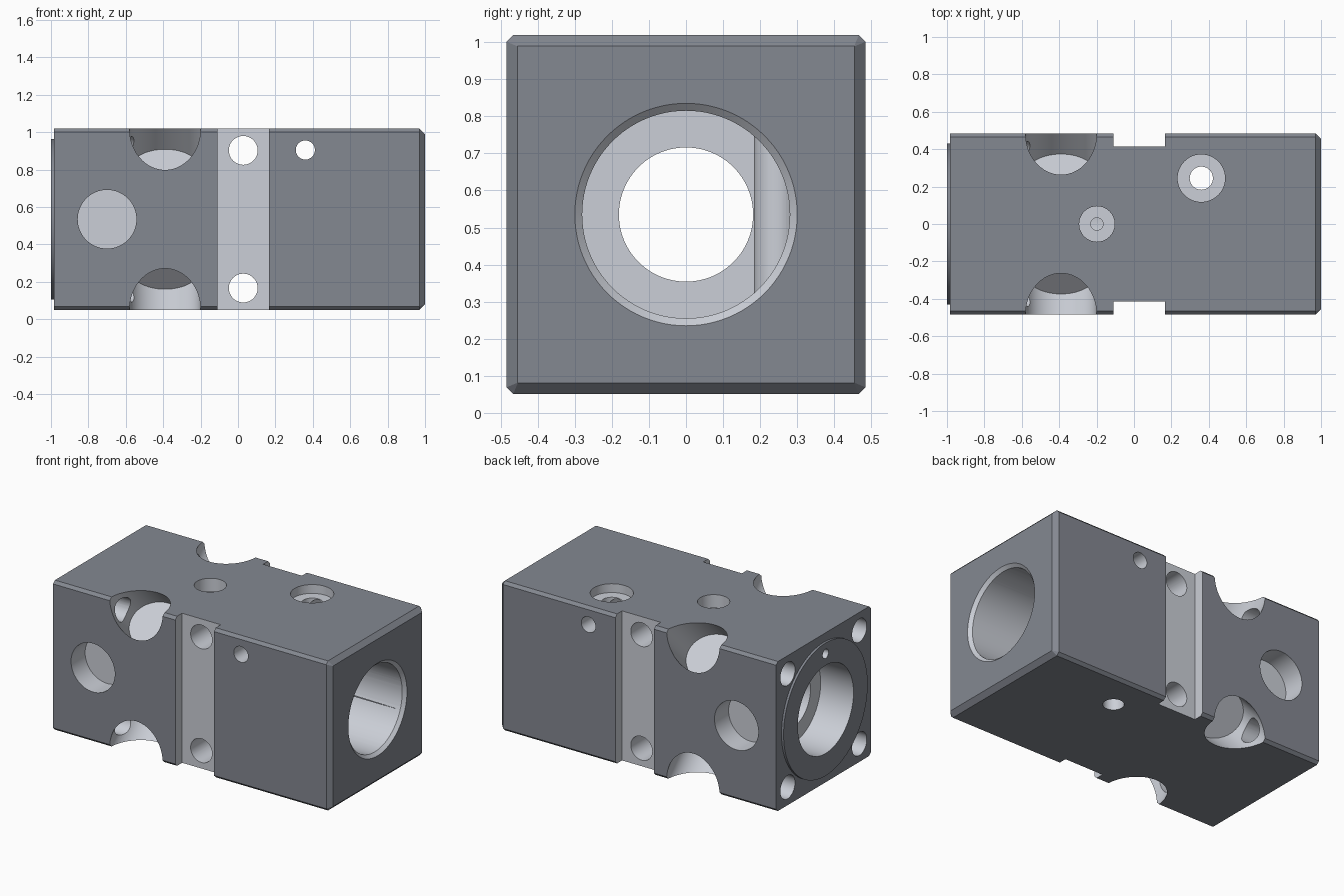
import bpy, bmesh, math
from mathutils import Vector, Matrix

if "Cube" in bpy.data.objects:
    bpy.data.objects.remove(bpy.data.objects["Cube"])

HALF, ZC = 0.484, 0.535      # half section and bore axis height


def material(name, color):
    mat = bpy.data.materials.new(name)
    mat.diffuse_color = (*color, 1)
    mat.use_nodes = True
    mat.node_tree.nodes["Principled BSDF"].inputs["Base Color"].default_value = mat.diffuse_color
    return mat


DARK = material("dark_coating", (0.23, 0.246, 0.283))
BARE = material("machined_metal", (0.60, 0.625, 0.68))


def make_object(name, bm, mat=BARE):
    bm.normal_update()
    bmesh.ops.recalc_face_normals(bm, faces=bm.faces[:])
    mesh = bpy.data.meshes.new(name)
    bm.to_mesh(mesh)
    bm.free()
    mesh.materials.append(mat)
    obj = bpy.data.objects.new(name, mesh)
    bpy.context.collection.objects.link(obj)
    return obj


def box_mesh(lo, hi):
    bm = bmesh.new()
    bmesh.ops.create_cube(bm, size=1)
    lo, hi = Vector(lo), Vector(hi)
    for v in bm.verts:
        v.co = (lo + hi) / 2 + v.co * (hi - lo)
    return bm


def rod(name, start, end, r1, r2=None, segments=64, flatten=1.0, mat=BARE):
    """Cylinder or cone between two points; flatten squeezes it across x."""
    start, end = Vector(start), Vector(end)
    axis = end - start
    bm = bmesh.new()
    bmesh.ops.create_cone(bm, cap_ends=True, segments=segments, radius1=r1,
                          radius2=r1 if r2 is None else r2, depth=axis.length)
    z = axis.normalized()
    x = Vector((1, 0, 0)) if abs(z.x) < 0.5 else Vector((0, 1, 0))
    y = z.cross(x)
    rot = Matrix((x, y * flatten, z)).transposed().to_4x4()
    bm.transform(Matrix.Translation((start + end) / 2) @ rot)
    return make_object(name, bm, mat)


def boolean(target, tool, operation='DIFFERENCE'):
    """Apply a tool; cut faces take the tool's material."""
    tool.hide_render = True
    mod = target.modifiers.new(tool.name, 'BOOLEAN')
    mod.operation, mod.solver, mod.object = operation, 'EXACT', tool
    mod.material_mode = 'TRANSFER'
    bpy.context.view_layer.objects.active = target
    bpy.ops.object.modifier_apply(modifier=mod.name)
    bpy.data.objects.remove(tool)


# Block with chamfered long edges and right end
bm = box_mesh((-0.985, -HALF, ZC - HALF), (1, HALF, ZC + HALF))
long_edges = [e for e in bm.edges if abs(e.verts[0].co.x - e.verts[1].co.x) > 1]
bmesh.ops.bevel(bm, geom=long_edges, offset=0.018, segments=1, affect='EDGES')
end_edges = [e for e in bm.edges if all(v.co.x > 0.99 for v in e.verts)]
bmesh.ops.bevel(bm, geom=end_edges, offset=0.029, segments=1, affect='EDGES')
housing = make_object("housing_block", bm, DARK)

# Round locating boss on the left end
boolean(housing, rod("locating_boss", (-1, 0, ZC), (-0.9, 0, ZC), 0.43,
                     segments=96, mat=DARK), 'UNION')

# Stepped main bore: left seat, narrow throat, long right bore with chamfer
for name, x0, x1, r1, r2 in (("left_seat", -1.1, -0.765, 0.285, 0.285),
                             ("throat", -0.85, -0.3, 0.181, 0.181),
                             ("right_bore", -0.45, 1.1, 0.28, 0.28),
                             ("right_chamfer", 0.975, 1.005, 0.275, 0.305)):
    boolean(housing, rod(name, (x0, 0, ZC), (x1, 0, ZC), r1, r2, 96))

# Mirrored side features
for sy in (-1, 1):
    y0, y1 = sorted((sy * 0.415, sy * 0.6))
    boolean(housing, make_object("side_groove",
                                 box_mesh((-0.11, y0, -0.1), (0.167, y1, 1.2))))
    boolean(housing, rod("side_port", (-0.7, sy * 0.34, ZC), (-0.7, sy * 0.6, ZC), 0.157))

    # Slanted corner pockets reached by screw holes from the left end
    for sz in (-1, 1):
        edge = Vector((-0.39, sy * HALF, ZC + sz * HALF))
        out = Vector((0, sy, sz))
        boolean(housing, rod("corner_pocket", edge - out * 0.22, edge + out * 0.3,
                             0.19, flatten=0.82))
        y, z = sy * 0.367, ZC + sz * 0.367
        boolean(housing, rod("end_screw_hole", (-1.1, y, z), (-0.42, y, z), 0.075, segments=48))

# Cross holes running right through from front to back
for x, z, r in ((0.028, ZC + 0.368, 0.077), (0.028, ZC - 0.368, 0.077), (0.36, 0.905, 0.051)):
    boolean(housing, rod("cross_hole", (x, -0.6, z), (x, 0.6, z), r, segments=48))

# Top counterbored hole, top port with its oil passages
for name, a, b, r in (("vertical_hole", (0.36, 0.245, -0.1), (0.36, 0.245, 1.2), 0.062),
                      ("counterbore", (0.36, 0.245, 0.962), (0.36, 0.245, 1.2), 0.127),
                      ("top_port", (-0.198, 0, 0.935), (-0.198, 0, 1.2), 0.095),
                      ("oil_drop", (-0.198, 0, 0.7), (-0.198, 0, 1.0), 0.033),
                      ("oil_passage", (-1.1, 0, 0.895), (-0.198, 0, 0.895), 0.03)):
    boolean(housing, rod(name, a, b, r, segments=48))

# Smooth bores, crisp edges
bpy.ops.object.select_all(action='DESELECT')
housing.select_set(True)
bpy.context.view_layer.objects.active = housing
bpy.ops.object.shade_smooth_by_angle(angle=math.radians(25))
